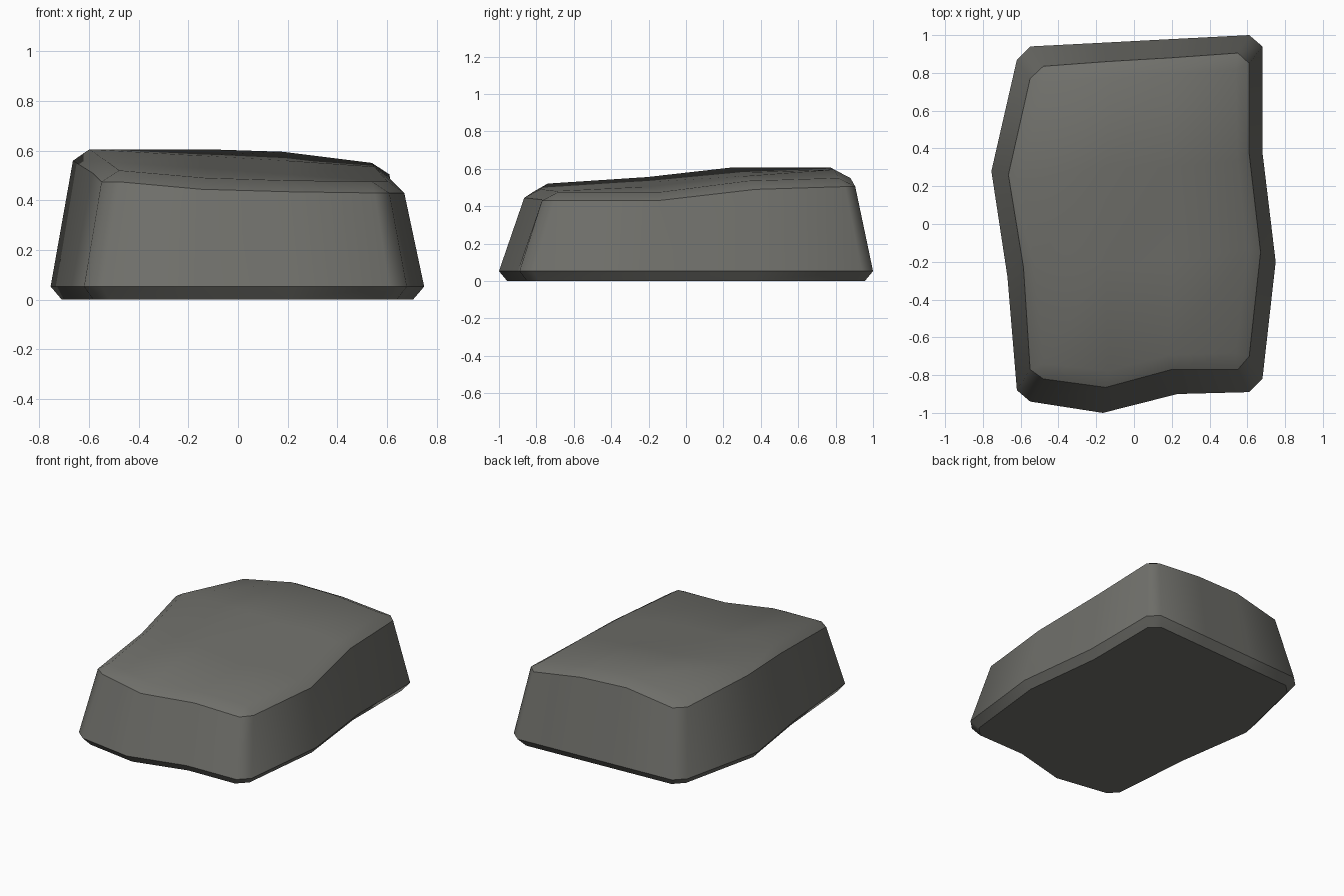
import bpy, bmesh

if "Cube" in bpy.data.objects:
    bpy.data.objects.remove(bpy.data.objects["Cube"])

# Widest outline, counter-clockwise from the front-left corner (x, y)
OUTER = [(-.55, -.94), (-.165, -1), (.23, -.90), (.61, -.89),
         (.68, -.82), (.75, -.20), (.68, .38), (.68, .94),
         (.61, 1.0), (.22, .98), (-.16, .96), (-.55, .94),
         (-.62, .87), (-.755, .28), (-.67, -.28), (-.62, -.88)]
# Upper rim of the sides, same order (x, y, z)
RIM = [(-.48, -.82, .475), (-.15, -.865, .445), (.20, -.77, .435), (.55, -.77, .43),
       (.61, -.70, .43), (.67, -.15, .43), (.61, .37, .49), (.61, .85, .505),
       (.55, .905, .505), (.20, .88, .55), (-.14, .86, .56), (-.48, .835, .50),
       (-.55, .77, .50), (-.665, .26, .56), (-.585, -.23, .51), (-.55, -.77, .475)]
N = len(OUTER)
RISE = .046

bm = bmesh.new()
base = [bm.verts.new((x * .94, y * .956, 0)) for x, y in OUTER]
wide = [bm.verts.new((x, y, .053)) for x, y in OUTER]
rim = [bm.verts.new(p) for p in RIM]

# Inner ring of the worn top edge: each pair of corner points merges into one
inner = []
for side in range(4):
    i = side * 4
    a, b = RIM[i], RIM[i - 1]
    inner.append(bm.verts.new(((a[0] + b[0]) * .465, (a[1] + b[1]) * .465, a[2] + RISE)))
    for x, y, z in RIM[i + 1:i + 3]:
        inner.append(bm.verts.new((x * .9, y * .9, z + RISE)))

# Underside, bottom chamfer and sides
bm.faces.new(base[::-1])
for lo, hi in ((base, wide), (wide, rim)):
    for i in range(N):
        j = (i + 1) % N
        bm.faces.new((lo[i], lo[j], hi[j], hi[i]))

# Sloped band round the top, with a triangle at every corner
for side in range(4):
    i, k = side * 4, side * 3
    bm.faces.new((rim[i - 1], rim[i], inner[k]))
    for s in range(3):
        bm.faces.new((rim[i + s], rim[i + s + 1], inner[(k + s + 1) % 12], inner[k + s]))

# Gently warped top, a 4 x 4 grid
mid = [bm.verts.new(p) for p in ((-.15, -.2, .53), (.2, -.2, .505),
                                 (-.15, .3, .58), (.2, .3, .56))]
grid = [inner[0:4],
        [inner[11], mid[0], mid[1], inner[4]],
        [inner[10], mid[2], mid[3], inner[5]],
        [inner[9], inner[8], inner[7], inner[6]]]
for r in range(3):
    for c in range(3):
        bm.faces.new((grid[r][c], grid[r][c + 1], grid[r + 1][c + 1], grid[r + 1][c]))

# Smooth faces, sharp edges along the three rings
for f in bm.faces:
    f.smooth = True
for ring in (base, wide, rim):
    for i in range(N):
        bm.edges.get((ring[i - 1], ring[i])).smooth = False

mesh = bpy.data.meshes.new("stone_block")
bm.to_mesh(mesh)
bm.free()
stone = bpy.data.materials.new("warm_grey_stone")
stone.diffuse_color = (.16, .16, .145, 1)
stone.use_nodes = True
stone.node_tree.nodes["Principled BSDF"].inputs["Base Color"].default_value = stone.diffuse_color
mesh.materials.append(stone)
bpy.context.collection.objects.link(bpy.data.objects.new("stone_block", mesh))
